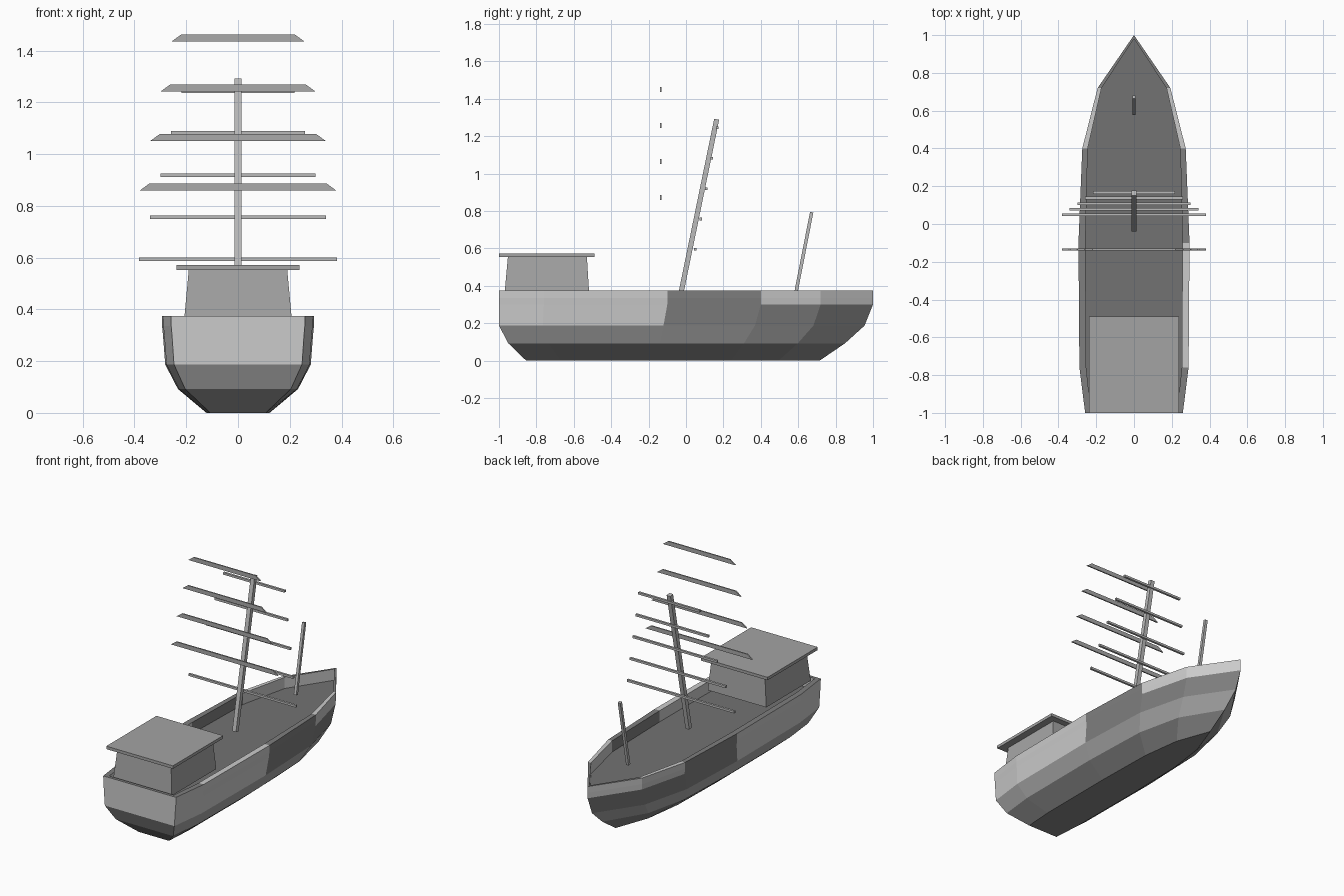
import bpy, bmesh
from mathutils import Vector

if "Cube" in bpy.data.objects:
    bpy.data.objects.remove(bpy.data.objects["Cube"])


def grey(name, v):
    m = bpy.data.materials.new(name)
    m.diffuse_color = (v, v, v, 1)
    m.use_nodes = True
    m.node_tree.nodes["Principled BSDF"].inputs["Base Color"].default_value = m.diffuse_color
    return m


# Paint tones
LIGHT, UPPER, LOWER = grey("light_plank", 0.53), grey("dark_plank", 0.21), grey("lower_plank", 0.40)
KEEL, DECK = grey("keel", 0.25), grey("deck", 0.17)
ROOF, CABIN, SPAR = grey("roof", 0.37), grey("cabin_wall", 0.38), grey("spar", 0.50)
STRIP = grey("strip", 0.40)


def loft(name, rings, mats, pick=None):
    """Skin a stack of equal-length point rings and cap both ends."""
    bm = bmesh.new()
    vs = [[bm.verts.new(p) for p in r] for r in rings]
    n = len(rings[0])
    for a, b in zip(vs, vs[1:]):
        for i in range(n):
            j = (i + 1) % n
            bm.faces.new((a[i], a[j], b[j], b[i]))
    bm.faces.new(vs[0])
    bm.faces.new(vs[-1])
    bmesh.ops.recalc_face_normals(bm, faces=bm.faces)
    for f in bm.faces:
        f.material_index = pick(f) if pick else 0
    me = bpy.data.meshes.new(name)
    bm.to_mesh(me)
    bm.free()
    for m in mats:
        me.materials.append(m)
    ob = bpy.data.objects.new(name, me)
    bpy.context.collection.objects.link(ob)
    return ob


def rect(hx, y0, y1, z):
    return [(-hx, y0, z), (hx, y0, z), (hx, y1, z), (-hx, y1, z)]


def box(name, hx, y0, y1, z0, z1, mat):
    return loft(name, [rect(hx, y0, y1, z0), rect(hx, y0, y1, z1)], [mat])


def plan_ring(half, z, width=1.0, stern=-1.0, bow=1.0):
    """Mirror a half outline (stern to bow), rescaled in width and length."""
    s, o = (bow - stern) / 2, (bow + stern) / 2
    right = [(x * width, y * s + o, z) for x, y in half]
    return right + [(-x, y, z) for x, y, z in reversed(right[:-1])]


def hull_tone(f):
    """Choose a paint tone for a hull face from its place."""
    c = f.calc_center_median()
    if c.z < 0.08:
        return 3
    if c.z < 0.18:
        return 2
    if f.normal.z > 0.9:
        if len(f.verts) > 4:
            return 4
        return 0 if 0.4 < c.y < 0.72 or (c.x > 0 and -0.76 < c.y < -0.12) else 1
    if c.z < 0.295:
        return 0 if c.y < -0.12 else 1
    return 1 if -0.12 < c.y < 0.4 else 0


# Hull: outside skin, slightly proud rail, inner bulwark and sunken deck
outer = [(0.255, -1), (0.285, -0.76), (0.29, -0.1), (0.27, 0.4), (0.19, 0.72), (0, 1)]
inner = [(0.23, -0.98), (0.253, -0.76), (0.257, -0.1), (0.245, 0.4), (0.172, 0.72), (0, 0.98)]
loft("hull", [
    plan_ring(outer, 0.0, 0.42, -0.855, 0.715),
    plan_ring(outer, 0.092, 0.80, -0.95, 0.85),
    plan_ring(outer, 0.187, 0.97, -1, 0.955),
    plan_ring(outer, 0.30),
    plan_ring(outer, 0.335, 1.012),
    plan_ring(outer, 0.375, 1.014),
    plan_ring(inner, 0.375),
    plan_ring(inner, 0.303),
], [LIGHT, UPPER, LOWER, KEEL, DECK], hull_tone)

# Stern cabin with overhanging flat roof
BASE = 0.36
loft("cabin", [rect(0.208, -0.97, -0.518, BASE), rect(0.19, -0.952, -0.53, 0.556)], [CABIN])
box("cabin_roof", 0.237, -1.0, -0.49, 0.553, 0.572, ROOF)


def mast(name, half, y0, z0, y1, z1):
    """Square raked mast between two centre points."""
    up = Vector((0, y1 - y0, z1 - z0)).normalized()
    side = Vector((half, 0, 0))
    fore = Vector((0, up.z, -up.y)) * half
    rings = []
    for y, z in ((y0, z0), (y1, z1)):
        c = Vector((0, y, z))
        rings.append([c - side - fore, c + side - fore, c + side + fore, c - side + fore])
    loft(name, rings, [SPAR])


# Raked masts
mast("main_mast", 0.0135, -0.027, BASE, 0.164, 1.29)
mast("fore_mast", 0.009, 0.587, BASE, 0.672, 0.793)

# Yards on the main mast, shortening upward
for i in range(5):
    y, z = 0.049 + 0.0295 * i, 0.594 + 0.1625 * i
    box(f"yard_{i + 1}", 0.382 - 0.041 * i, y - 0.007, y + 0.007, z - 0.007, z + 0.007, SPAR)

# Free-standing tapered sail strips behind the mast
for i in range(4):
    z, w = 0.859 + 0.192 * i, 0.38 - 0.041 * i
    loft(f"sail_strip_{i + 1}", [rect(w, -0.139, -0.131, z), rect(w - 0.037, -0.139, -0.131, z + 0.027)], [STRIP])
